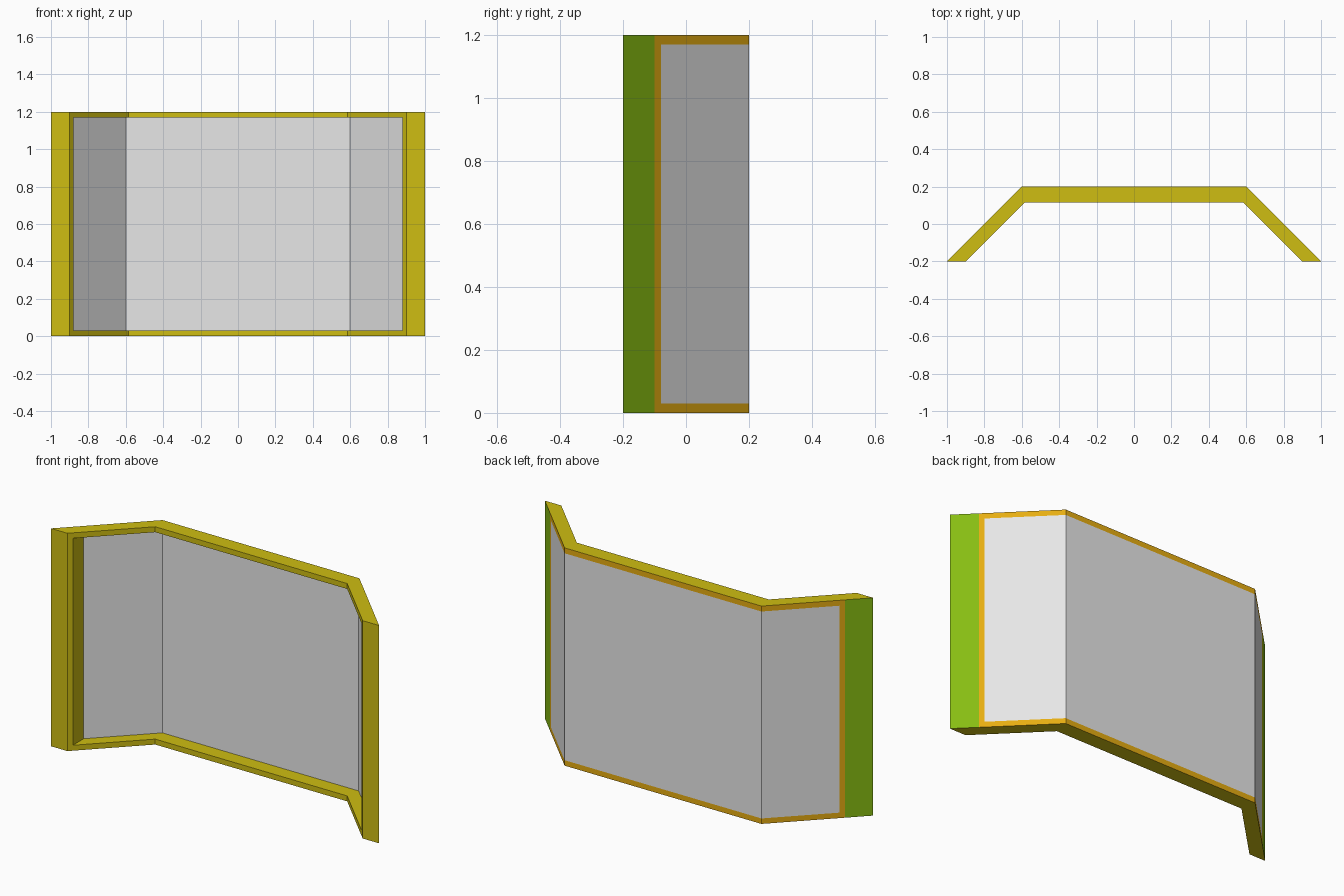
import bpy
import bmesh

cube = bpy.data.objects.get("Cube")
if cube:
    bpy.data.objects.remove(cube, do_unlink=True)

HEIGHT = 1.2
RIM = 0.03        # rail height above and below the opening
OPEN_X = 0.88     # half width of the opening
BAND_X = 0.9      # where the green end bands start


def material(name, rgb):
    mat = bpy.data.materials.new(name)
    mat.use_nodes = True
    colour = (*rgb, 1.0)
    mat.diffuse_color = colour
    mat.node_tree.nodes["Principled BSDF"].inputs["Base Color"].default_value = colour
    return mat


def mirrored(half):
    """Complete a left-right symmetric plan from its +x points."""
    return half + [(-x, y) for x, y in reversed(half)]


def prism(name, plan, z0, z1, mats):
    bm = bmesh.new()
    base = bm.faces.new([bm.verts.new((x, y, z0)) for x, y in plan])
    top = bmesh.ops.extrude_face_region(bm, geom=[base])["geom"]
    bmesh.ops.translate(bm, vec=(0, 0, z1 - z0),
                        verts=[v for v in top if isinstance(v, bmesh.types.BMVert)])
    bmesh.ops.recalc_face_normals(bm, faces=bm.faces)
    mesh = bpy.data.meshes.new(name)
    bm.to_mesh(mesh)
    bm.free()
    for mat in mats:
        mesh.materials.append(mat)
    obj = bpy.data.objects.new(name, mesh)
    bpy.context.collection.objects.link(obj)
    return obj


olive = material("olive yellow", (0.62, 0.51, 0.006))
orange = material("amber", (0.82, 0.43, 0.006))
green = material("leaf green", (0.245, 0.51, 0.006))
grey = material("light grey", (0.8, 0.8, 0.8))

# Frame: a three-sided bent wall, walked along the outside then the inside
outer = [(-1, -0.2), (-0.6, 0.2), (0.6, 0.2), (1, -0.2)]
inner = [(0.9, -0.2), (0.585, 0.115), (-0.585, 0.115), (-0.9, -0.2)]
frame = prism("frame", outer + inner, 0, HEIGHT, [olive, orange, green])

# Opening cut straight through from front to back
cutter = prism("opening_cutter", mirrored([(OPEN_X, -0.5), (OPEN_X, 0.5)]),
               RIM, HEIGHT - RIM, [])
cutter.hide_render = True
cut = frame.modifiers.new("opening", "BOOLEAN")
cut.operation = "DIFFERENCE"
cut.solver = "EXACT"
cut.object = cutter
bpy.context.view_layer.objects.active = frame
bpy.ops.object.modifier_apply(modifier=cut.name)
bpy.data.objects.remove(cutter, do_unlink=True)

# Outside faces: green bands at both ends, amber around the opening
bm = bmesh.new()
bm.from_mesh(frame.data)
for side in (-1, 1):
    bmesh.ops.bisect_plane(bm, geom=bm.verts[:] + bm.edges[:] + bm.faces[:],
                           plane_co=(side * BAND_X, 0, 0), plane_no=(1, 0, 0))
bm.normal_update()
for face in bm.faces:
    outside = face.normal.y > 0.5
    at_end = abs(face.calc_center_median().x) > BAND_X
    face.material_index = (2 if at_end else 1) if outside else 0
bm.to_mesh(frame.data)
bm.free()

# Backing panel: thin bent sheet flush with the outside
sheet_outer = [(-OPEN_X, -0.08), (-0.6, 0.2), (0.6, 0.2), (OPEN_X, -0.08)]
sheet_inner = [(OPEN_X, -0.086), (0.598, 0.196), (-0.598, 0.196), (-OPEN_X, -0.086)]
prism("back_panel", sheet_outer + sheet_inner, RIM, HEIGHT - RIM, [grey])
